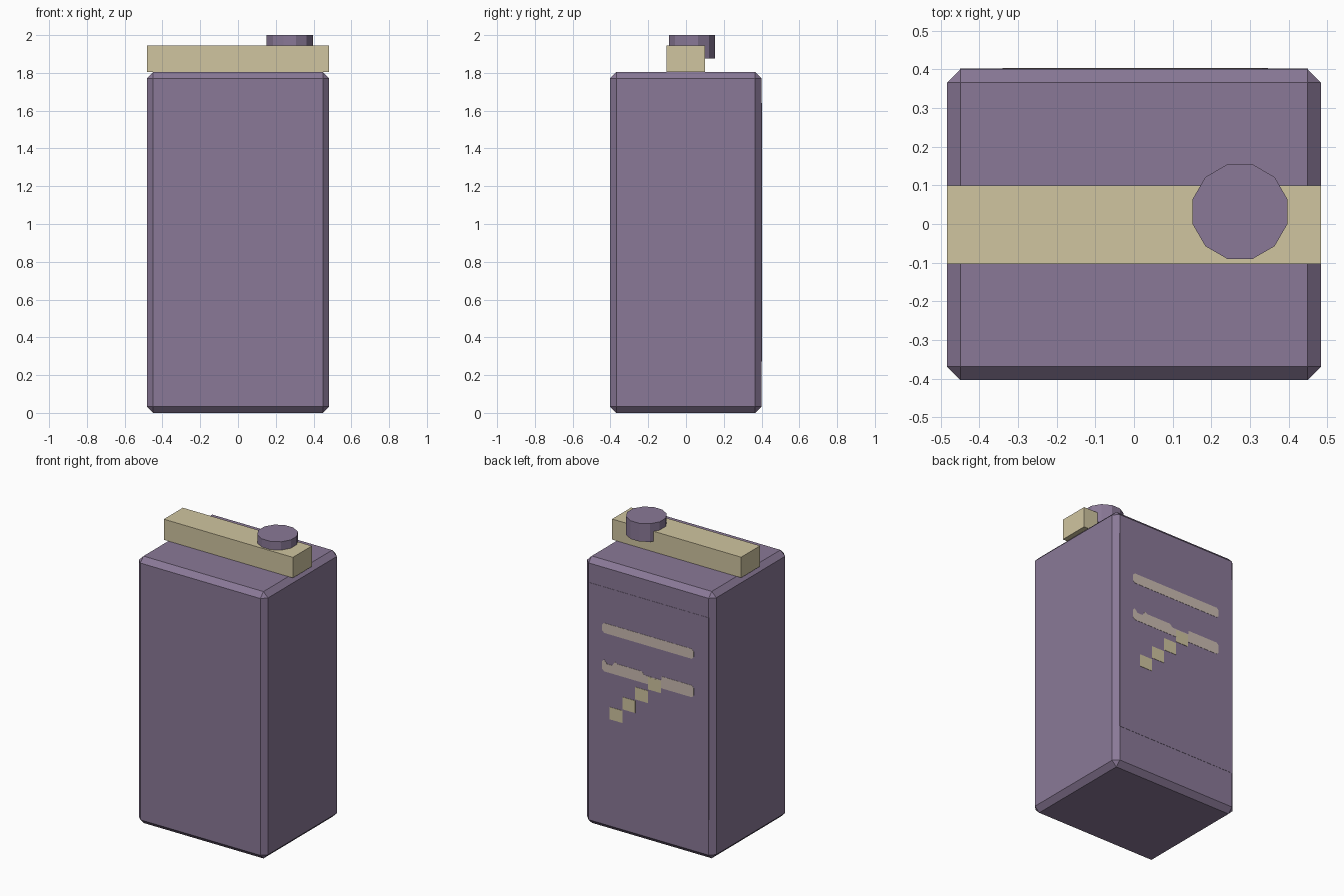
import bpy, bmesh
from mathutils import Matrix, Vector
from math import radians

cube = bpy.data.objects.get("Cube")
if cube:
    bpy.data.objects.remove(cube, do_unlink=True)


def make_material(name, srgb):
    linear = [((c / 255 + 0.055) / 1.055) ** 2.4 for c in srgb] + [1.0]
    mat = bpy.data.materials.new(name)
    mat.use_nodes = True
    mat.diffuse_color = linear
    mat.node_tree.nodes["Principled BSDF"].inputs["Base Color"].default_value = linear
    return mat


purple = make_material("dusty_purple", (138, 121, 151))
sand = make_material("sand", (208, 197, 160))
pale = make_material("pale_taupe", (203, 188, 178))


def finish(name, bm, mat):
    bmesh.ops.recalc_face_normals(bm, faces=bm.faces)
    mesh = bpy.data.meshes.new(name)
    bm.to_mesh(mesh)
    bm.free()
    mesh.materials.append(mat)
    obj = bpy.data.objects.new(name, mesh)
    bpy.context.collection.objects.link(obj)
    return obj


def box(name, low, high, mat):
    low, high = Vector(low), Vector(high)
    bm = bmesh.new()
    bmesh.ops.create_cube(bm, size=1)
    bmesh.ops.scale(bm, vec=high - low, verts=bm.verts)
    bmesh.ops.translate(bm, vec=(low + high) / 2, verts=bm.verts)
    return finish(name, bm, mat)


def back_plate(name, outline, front, depth, mat):
    """Thin plate on the back, cut from an (x, z) outline."""
    bm = bmesh.new()
    face = bm.faces.new([bm.verts.new((x, front, z)) for x, z in outline])
    grown = bmesh.ops.extrude_face_region(bm, geom=[face])["geom"]
    moved = [v for v in grown if isinstance(v, bmesh.types.BMVert)]
    bmesh.ops.translate(bm, vec=(0, depth, 0), verts=moved)
    return finish(name, bm, mat)


# Chamfered container
body = box("body", (-0.483, -0.403, 0), (0.483, 0.4, 1.805), purple)
bevel = body.modifiers.new("chamfer", 'BEVEL')
bevel.width = 0.034
bevel.segments = 1

# Raised bar across the top
box("top_bar", (-0.483, -0.103, 1.805), (0.483, 0.1, 1.944), sand)

# Twelve-sided cap overhanging the bar
bm = bmesh.new()
bmesh.ops.create_cone(bm, cap_ends=True, segments=12, radius1=0.1265, radius2=0.1265, depth=0.123,
                      matrix=Matrix.Translation((0.274, 0.032, 1.9385)) @ Matrix.Rotation(radians(15), 4, 'Z'))
finish("cap", bm, purple)

# Label panel on the back
box("back_panel", (-0.45, 0.39, 0.273), (0.45, 0.4015, 1.64), purple)

# Painted stripes with clipped corners, the lower one notched
c = 0.015
left, right = 0.346, -0.34


def stripe(low, high, notch=()):
    return [(left - c, low), (right + c, low), (right, low + c), (right, high - c),
            (right + c, high), *notch, (left - c, high), (left, high - c), (left, low + c)]


back_plate("upper_stripe", stripe(1.33, 1.397), 0.4, 0.003, pale)
notch = [(-0.1, 1.15), (-0.1, 1.125), (0.03, 1.125), (0.05, 1.145), (0.23, 1.145),
         (0.25, 1.155), (0.27, 1.125), (0.31, 1.125)]
back_plate("lower_stripe", stripe(1.07, 1.15, notch), 0.4, 0.003, pale)

# Diagonal flight of painted squares
step = 0.096
for i in range(4):
    x, z = 0.29 - i * step, 0.757 + i * 0.093
    square = [(x, z), (x - step, z), (x - step, z + 0.083), (x, z + 0.083)]
    back_plate(f"stair_square_{i + 1}", square, 0.4, 0.0035, sand)
